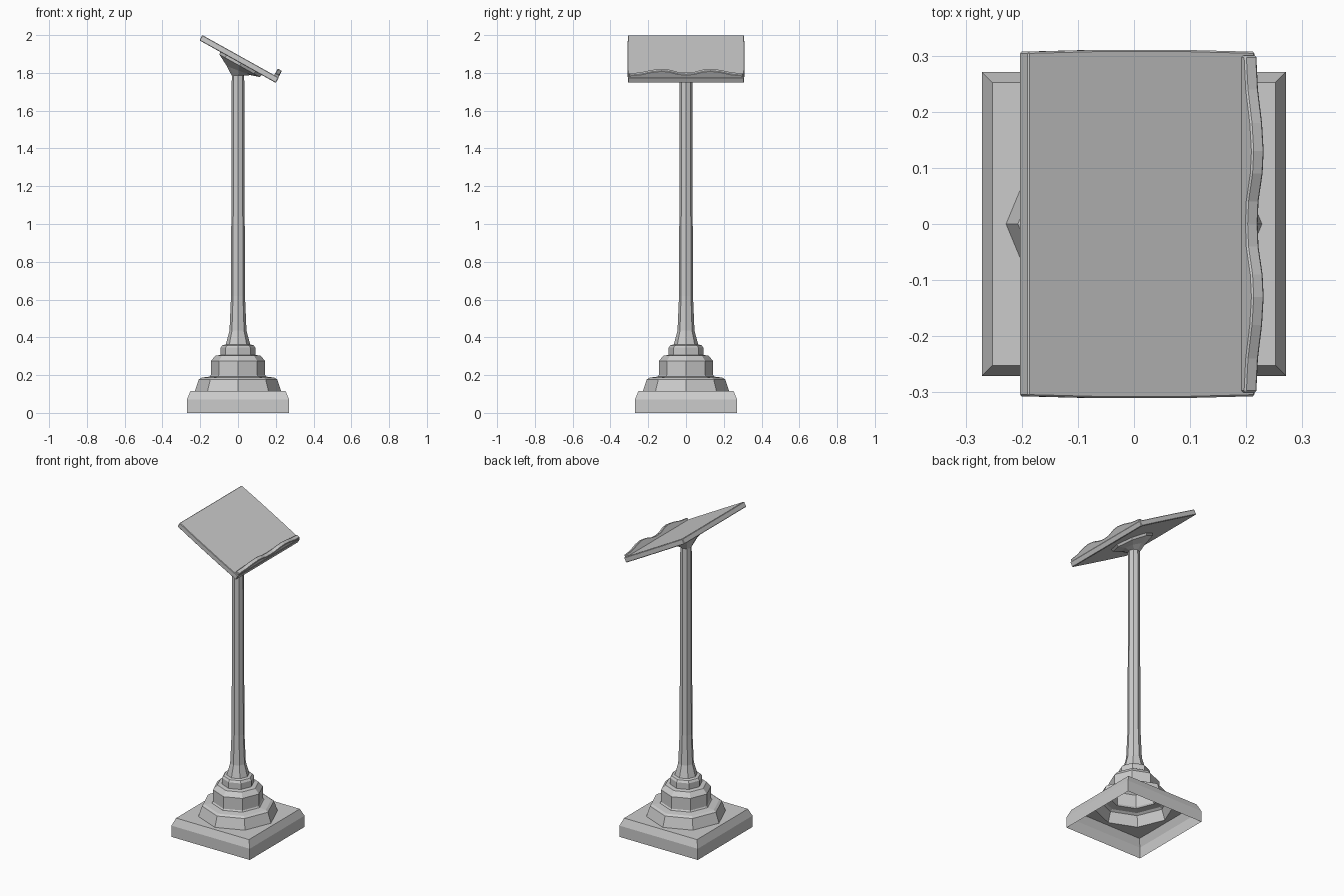
import bpy, bmesh
from math import cos, sin, pi, radians
from mathutils import Vector, Matrix

if "Cube" in bpy.data.objects:
    bpy.data.objects.remove(bpy.data.objects["Cube"])

TILT = radians(29.1)
# frame of the sloping desk: origin at the centre of its top face
DESK = Matrix.Translation((0.0135, 0, 1.8875)) @ Matrix.Rotation(TILT, 4, 'Y')


def make_object(name, bm):
    bmesh.ops.recalc_face_normals(bm, faces=bm.faces)
    mesh = bpy.data.meshes.new(name)
    bm.to_mesh(mesh)
    bm.free()
    obj = bpy.data.objects.new(name, mesh)
    bpy.context.collection.objects.link(obj)
    return obj


def loft(name, rings, cap_end=False):
    """Skin a stack of rings that all have the same point count."""
    bm = bmesh.new()
    rows = [[bm.verts.new(p) for p in ring] for ring in rings]
    n = len(rows[0])
    for a, b in zip(rows, rows[1:]):
        for i in range(n):
            j = (i + 1) % n
            bm.faces.new((a[i], a[j], b[j], b[i]))
    if cap_end:
        bm.faces.new(rows[-1])
    return make_object(name, bm)


def octagon(r, z, cx=0.0):
    return [Vector((cx + r * cos(i * pi / 4), r * sin(i * pi / 4), z)) for i in range(8)]


def square(h, z):
    pts = [(1, 0), (1, 1), (0, 1), (-1, 1), (-1, 0), (-1, -1), (0, -1), (1, -1)]
    return [Vector((h * x, h * y, z)) for x, y in pts]


def slab(name, outline, depth, matrix):
    """Extrude a flat outline by a vector, with finely chamfered edges."""
    bm = bmesh.new()
    face = bm.faces.new([bm.verts.new(p) for p in outline])
    new = bmesh.ops.extrude_face_region(bm, geom=[face])['geom']
    bmesh.ops.translate(bm, vec=depth, verts=[v for v in new if isinstance(v, bmesh.types.BMVert)])
    obj = make_object(name, bm)
    obj.matrix_world = matrix
    bev = obj.modifiers.new("chamfer", 'BEVEL')
    bev.width, bev.segments = 0.003, 1
    bev.limit_method, bev.angle_limit = 'ANGLE', radians(40)
    return obj


# square plinth, open underneath, with a hole matching the stepped foot
loft("plinth", [square(0.271, 0), square(0.271, 0.07), square(0.252, 0.115),
                octagon(0.228, 0.115)])

# octagonal stepped foot and tapering pole
profile = [(0.228, 0.115), (0.207, 0.178), (0.192, 0.187), (0.15, 0.192),
           (0.144, 0.2), (0.144, 0.275), (0.119, 0.303), (0.092, 0.307),
           (0.092, 0.345), (0.083, 0.358), (0.065, 0.362), (0.045, 0.435),
           (0.037, 0.62), (0.033, 1.785)]
loft("stepped_foot_and_pole", [octagon(r, z) for r, z in profile])

# flared bracket from the pole top to the underside of the desk
plate_low = [DESK @ p for p in octagon(0.122, -0.046, 0.02)]
plate_high = [DESK @ p for p in octagon(0.127, -0.030, 0.02)]
neck = octagon(0.033, 1.785)
mid = [a.lerp(b, 0.4) + Vector((0, 0, 0.006)) for a, b in zip(neck, plate_low)]
loft("desk_bracket", [neck, mid, plate_low, plate_high], cap_end=True)

# sloping desk board, sides very slightly bowed
edge = [(-0.2315, 0.307), (-0.1, 0.31), (0.1, 0.31), (0.2315, 0.307)]
outline = [(u, y, 0) for u, y in edge] + [(u, -y, 0) for u, y in reversed(edge)]
slab("desk_board", outline, Vector((0, 0, -0.032)), DESK)

# wavy book stop along the lower edge
half = [(0.04, 0.02), (0.09, 0.035), (0.13, 0.039), (0.18, 0.033), (0.24, 0.018), (0.30, 0.012)]
crest = [(-y, h) for y, h in reversed(half)] + [(0, 0.017)] + half
stop = [(0.204, y, h) for y, h in crest] + [(0.204, 0.30, -0.004), (0.204, -0.30, -0.004)]
slab("book_stop", stop, Vector((0.025, 0, 0)), DESK)
